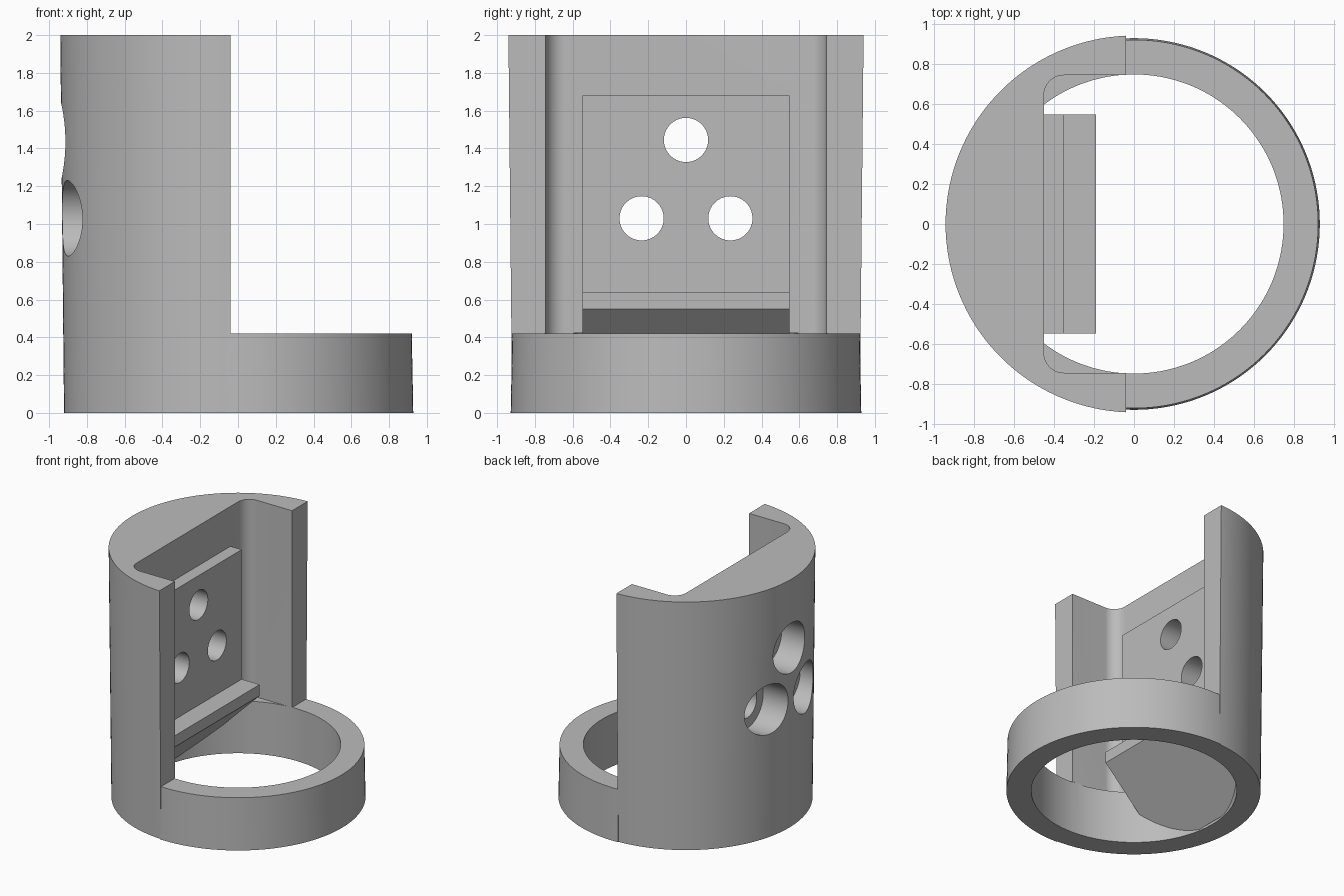
import bpy, bmesh, math
from mathutils import Matrix, Vector

default = bpy.data.objects.get("Cube")
if default:
    bpy.data.objects.remove(default, do_unlink=True)

grey = bpy.data.materials.new("plain_grey")
grey.use_nodes = True
colour = (0.5, 0.5, 0.5, 1)
grey.diffuse_color = colour
grey.node_tree.nodes["Principled BSDF"].inputs["Base Color"].default_value = colour


def finish(name, bm):
    bmesh.ops.recalc_face_normals(bm, faces=bm.faces)
    mesh = bpy.data.meshes.new(name)
    bm.to_mesh(mesh)
    bm.free()
    mesh.materials.append(grey)
    obj = bpy.data.objects.new(name, mesh)
    bpy.context.collection.objects.link(obj)
    return obj


def cone(name, r_low, r_high, z0, z1, segments=144):
    bm = bmesh.new()
    bmesh.ops.create_cone(bm, cap_ends=True, segments=segments, radius1=r_low,
                          radius2=r_high, depth=z1 - z0,
                          matrix=Matrix.Translation((0, 0, (z0 + z1) / 2)))
    return finish(name, bm)


def rod_x(name, radius, x0, x1, y, z):
    bm = bmesh.new()
    place = Matrix.Translation(((x0 + x1) / 2, y, z)) @ Matrix.Rotation(math.pi / 2, 4, 'Y')
    bmesh.ops.create_cone(bm, cap_ends=True, segments=64, radius1=radius,
                          radius2=radius, depth=x1 - x0, matrix=place)
    return finish(name, bm)


def prism(name, points, sweep):
    """Extrude a closed outline of 3D points along a vector."""
    bm = bmesh.new()
    face = bm.faces.new([bm.verts.new(p) for p in points])
    ext = bmesh.ops.extrude_face_region(bm, geom=[face])
    moved = [g for g in ext["geom"] if isinstance(g, bmesh.types.BMVert)]
    bmesh.ops.translate(bm, verts=moved, vec=Vector(sweep))
    return finish(name, bm)


def block(name, x0, x1):
    outline = [(x0, -2, -1), (x1, -2, -1), (x1, 2, -1), (x0, 2, -1)]
    return prism(name, outline, (0, 0, 4))


def combine(target, other, operation):
    mod = target.modifiers.new(operation.lower(), 'BOOLEAN')
    mod.operation = operation
    mod.solver = 'EXACT'
    mod.object = other
    bpy.context.view_layer.objects.active = target
    bpy.ops.object.modifier_apply(modifier=mod.name)
    bpy.data.objects.remove(other, do_unlink=True)


SPLIT, BACK, RIM = -0.04, -0.45, 0.42

# Tall half shell, flaring slightly upward
holder = cone("holder_body", 0.921, 0.941, 0, 2)
combine(holder, block("front_trim", SPLIT, 2), 'DIFFERENCE')

# Pocket with rounded rear corners
half, fillet = 0.743, 0.1
pocket = [(0.3, half, RIM)]
for cy, start in ((half - fillet, 90), (fillet - half, 180)):
    for step in range(13):
        a = math.radians(start + step * 7.5)
        pocket.append((BACK + fillet + fillet * math.cos(a), cy + fillet * math.sin(a), RIM))
pocket.append((0.3, -half, RIM))
combine(holder, prism("pocket_cut", pocket, (0, 0, 2)), 'DIFFERENCE')

# Low front ring, narrowing slightly upward
ring = cone("front_ring", 0.928, 0.92, 0, RIM)
combine(ring, block("rear_trim", -2, SPLIT - 0.004), 'DIFFERENCE')
combine(holder, ring, 'UNION')
combine(holder, cone("bore_cut", 0.747, 0.747, -0.2, RIM + 0.004), 'DIFFERENCE')

# Mounting plate, ledge and sloping support in one profile
width = 0.547
profile = [(-0.19, 0.55), (-0.19, 0.64), (-0.35, 0.64), (-0.35, 1.68),
           (-0.52, 1.68), (-0.52, 0.7), (-0.735, 0.6), (-0.735, 0.01)]
support = prism("mounting_plate", [(x, -width, z) for x, z in profile], (0, 2 * width, 0))
combine(holder, support, 'UNION')

# Three through holes, counterbored from the outside
for y, z in ((0, 1.445), (-0.235, 1.03), (0.235, 1.03)):
    combine(holder, rod_x("bolt_hole", 0.117, -1.2, 0, y, z), 'DIFFERENCE')
    combine(holder, rod_x("counterbore", 0.2, -1.2, -0.71, y, z), 'DIFFERENCE')

# Smooth curved walls, keep machined edges sharp
bpy.ops.object.select_all(action='DESELECT')
holder.select_set(True)
bpy.context.view_layer.objects.active = holder
bpy.ops.object.shade_smooth_by_angle(angle=math.radians(25))
